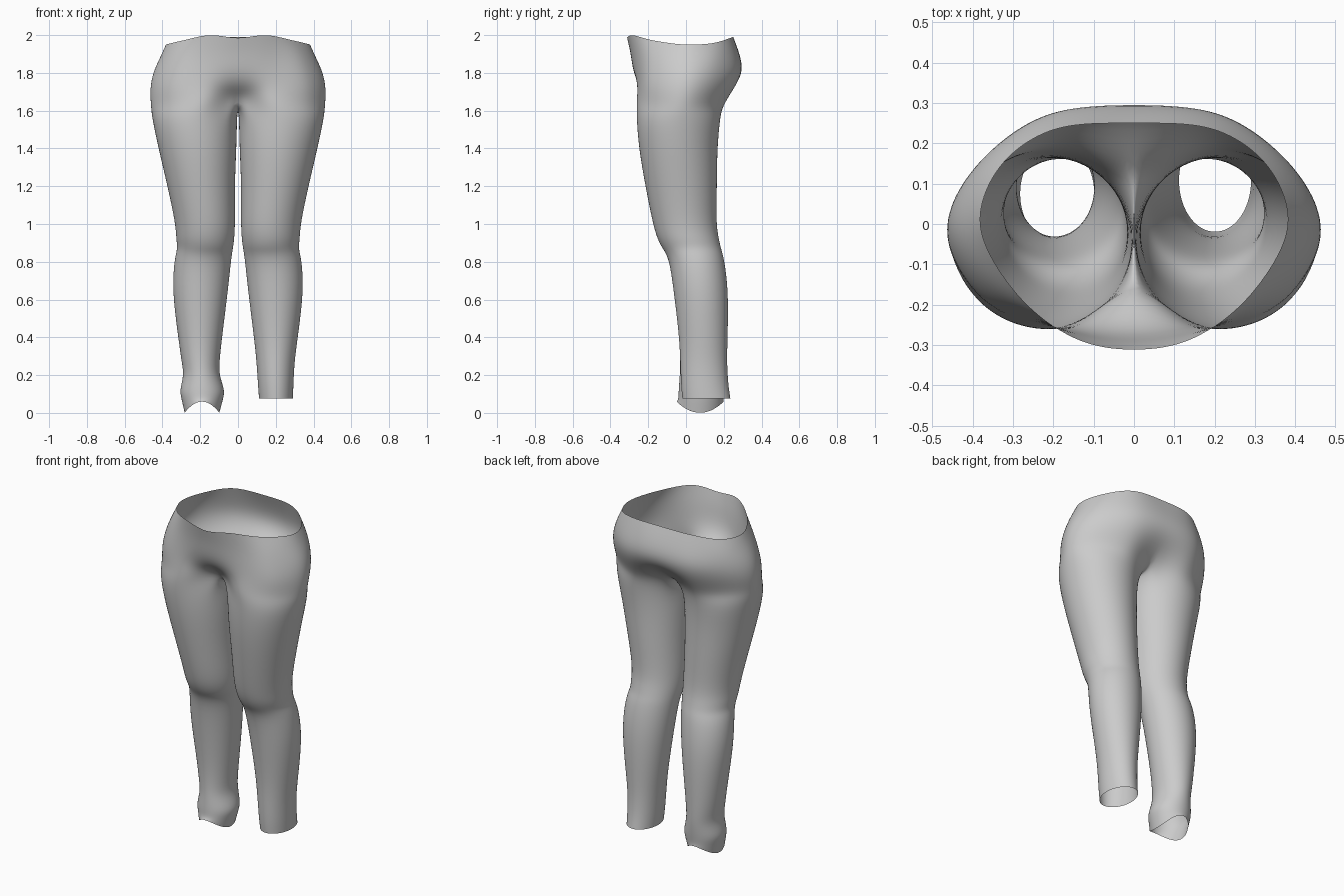
import bpy, bmesh
from math import radians, sin, cos, pi
from mathutils import Vector

if "Cube" in bpy.data.objects:
    bpy.data.objects.remove(bpy.data.objects["Cube"])

OUTER, INNER = 24, 6          # segments round the outside / inside of each leg
RING = OUTER + INNER

# Half outlines of the hips, front centre -> side -> back centre
HIPS = [
    [(0, -.312, 1.985), (.15, -.283, 2.0), (.29, -.175, 1.972), (.382, -.01, 1.95),
     (.335, .14, 1.957), (.2, .235, 1.985), (0, .25, 1.99)],
    [(0, -.292, 1.9), (.16, -.268, 1.9), (.325, -.18, 1.9), (.408, -.015, 1.89),
     (.365, .15, 1.89), (.21, .26, 1.9), (0, .285, 1.9)],
    [(0, -.28, 1.8), (.17, -.262, 1.81), (.35, -.19, 1.81), (.452, -.02, 1.8),
     (.4, .14, 1.8), (.23, .275, 1.81), (0, .304, 1.81)],
    [(0, -.24, 1.725), (.18, -.258, 1.73), (.37, -.195, 1.72), (.467, -.03, 1.71),
     (.41, .12, 1.71), (.22, .252, 1.72), (0, .262, 1.73)],
    [(0, -.15, 1.66), (.17, -.262, 1.65), (.36, -.2, 1.63), (.462, -.04, 1.62),
     (.39, .1, 1.62), (.2, .195, 1.62), (0, .15, 1.65)],
]

# Leg sections: z, inner x, outer x, front y, back y
LEG = [
    (1.56, .004, .456, -.263, .182), (1.4, .007, .422, -.251, .166),
    (1.2, .017, .374, -.216, .165), (1.0, .014, .331, -.176, .16),
    (.92, .019, .328, -.152, .175), (.87, .026, .32, -.125, .186),
    (.82, .035, .337, -.09, .202), (.65, .052, .35, -.066, .226),
    (.4, .084, .317, -.036, .221), (.27, .098, .299, -.031, .217),
]
PLAIN_CUFF = [(.15, .105, .294, -.027, .224), (.075, .111, .291, -.02, .236)]
FLARED_CUFF = [(.2, .1, .286, -.033, .214), (.12, .068, .31, -.04, .205),
               (.075, .078, .3, -.04, .198), (.03, .098, .283, -.05, .2)]


def spline(points, steps):
    """Smooth curve through the points, with even steps per span."""
    p = [Vector(q) for q in points]
    # mirrored end points keep the outline smooth across the centre
    flip = lambda v: Vector((-v.x, v.y, v.z))
    p = [flip(p[1])] + p + [flip(p[-2])]
    out = []
    for a, b, c, d in zip(p, p[1:], p[2:], p[3:]):
        for k in range(steps):
            t = k / steps
            out.append(.5 * (2 * b + (c - a) * t + (2 * a - 5 * b + 4 * c - d) * t * t
                             + (3 * b - a - 3 * c + d) * t ** 3))
    return out + [p[-2]]


def leg_ring(z, x0, x1, y0, y1, wave=0):
    pts = []
    for i in range(RING):
        deg = -143 + 286 * i / OUTER if i <= OUTER else 143 + 74 * (i - OUTER) / INNER
        a = radians(deg)
        pts.append(Vector(((x0 + x1) / 2 + (x1 - x0) / 2 * cos(a),
                           (y0 + y1) / 2 + (y1 - y0) / 2 * sin(a),
                           z - wave * cos(2 * a))))
    return pts


bm = bmesh.new()


def bridge(a, b, closed):
    n = len(b) if closed else OUTER
    for i in range(n):
        j = (i + 1) % len(b) if closed else i + 1
        bm.faces.new((a[i], a[j], b[j], b[i]))


for side, cuff in ((1, PLAIN_CUFF), (-1, FLARED_CUFF)):
    def add(pts):
        return [bm.verts.new((side * p.x, p.y, p.z)) for p in pts]

    # hips, one half
    rows = [add(spline(h, 4)) for h in HIPS]
    for a, b in zip(rows, rows[1:]):
        bridge(a, b, False)
    # crotch saddle closes the last hip row into a full leg ring
    saddle = [Vector((0, .15 - .3 * j / INNER, 1.655 - .05 * sin(pi * j / INNER)))
              for j in range(1, INNER)]
    prev = rows[-1] + add(saddle)
    # leg and cuff
    sections = LEG + cuff
    for n, s in enumerate(sections):
        hem = side < 0 and n == len(sections) - 1
        ring = add(leg_ring(*s, wave=.03 if hem else 0))
        bridge(prev, ring, True)
        prev = ring

bmesh.ops.remove_doubles(bm, verts=bm.verts[:], dist=.0005)
bmesh.ops.recalc_face_normals(bm, faces=bm.faces[:])
for f in bm.faces:
    f.smooth = True
mesh = bpy.data.meshes.new("trousers")
bm.to_mesh(mesh)
bm.free()
trousers = bpy.data.objects.new("trousers", mesh)
bpy.context.collection.objects.link(trousers)
sub = trousers.modifiers.new("smooth", 'SUBSURF')
sub.levels = sub.render_levels = 2
